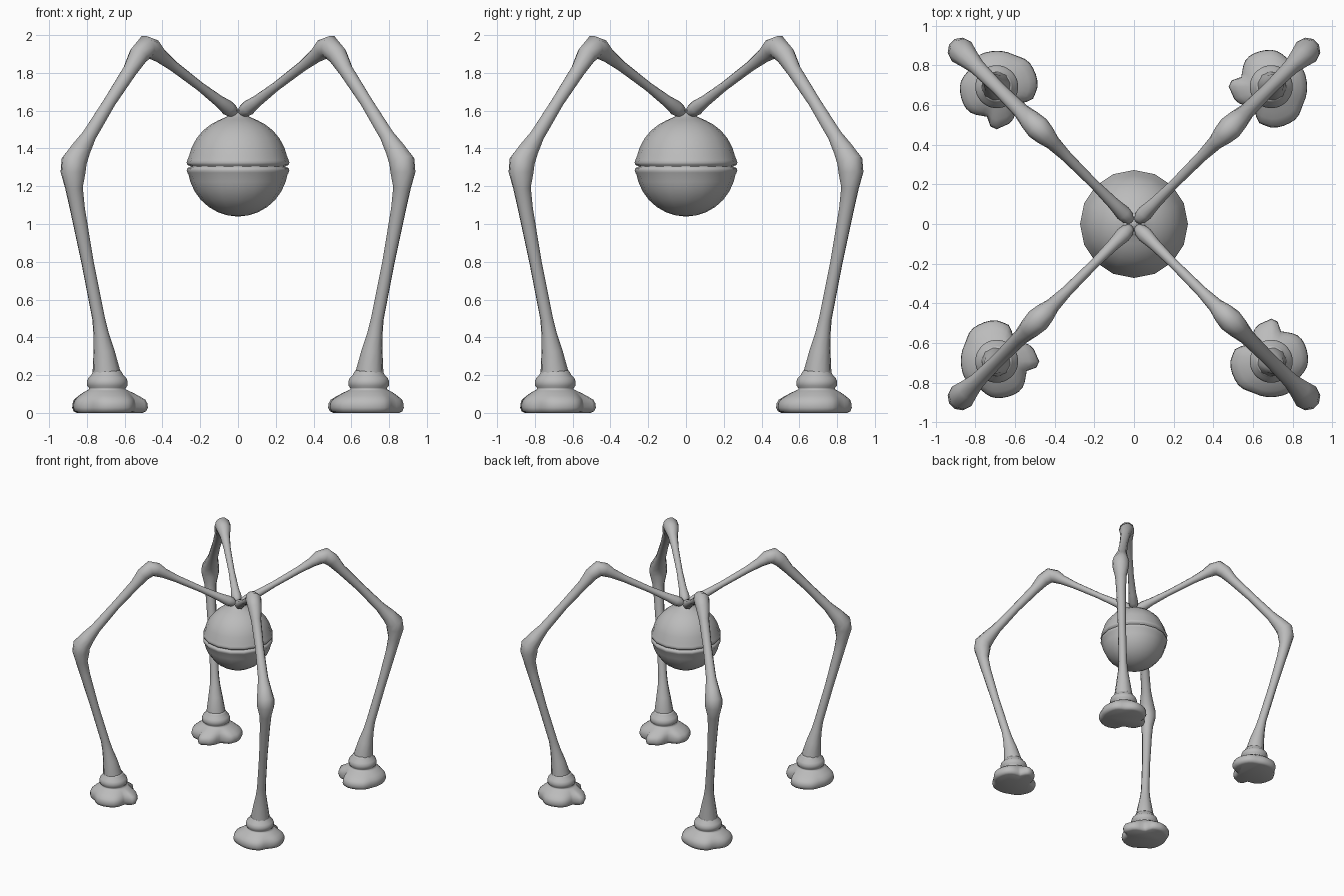
import bpy, bmesh, math
from mathutils import Vector

if "Cube" in bpy.data.objects:
    bpy.data.objects.remove(bpy.data.objects["Cube"])

grey = bpy.data.materials.new("plain grey")
grey.diffuse_color = (0.5, 0.5, 0.5, 1)
grey.use_nodes = True
grey.node_tree.nodes["Principled BSDF"].inputs["Base Color"].default_value = grey.diffuse_color


def skin(name, rings):
    """Skin a list of closed rings of points and cap both ends."""
    bm = bmesh.new()
    loops = [[bm.verts.new(p) for p in ring] for ring in rings]
    n = len(loops[0])
    for a, b in zip(loops, loops[1:]):
        for i in range(n):
            j = (i + 1) % n
            bm.faces.new((a[i], a[j], b[j], b[i]))
    bm.faces.new(loops[0][::-1])
    bm.faces.new(loops[-1])
    bmesh.ops.recalc_face_normals(bm, faces=bm.faces)
    mesh = bpy.data.meshes.new(name)
    bm.to_mesh(mesh)
    bm.free()
    mesh.materials.append(grey)
    mesh.shade_smooth()
    return mesh


def place(name, mesh, turn=0):
    ob = bpy.data.objects.new(name, mesh)
    ob.rotation_euler.z = turn
    bpy.context.collection.objects.link(ob)
    return ob


def circle(r, z, n):
    return [(r * math.cos(math.tau * i / n), r * math.sin(math.tau * i / n), z)
            for i in range(n)]


# Body: ball with a pinched seam between two lips, rising to a small neck
R, CZ = 0.265, 1.305
profile = [(R * math.sin(math.radians(a)), CZ - R * math.cos(math.radians(a)))
           for a in (2, 12, 24, 36, 48, 60, 72, 80)]
profile += [(0.268, 1.272), (0.272, 1.284), (0.268, 1.297), (0.252, 1.302),
            (0.252, 1.307), (0.268, 1.312), (0.272, 1.326), (0.268, 1.338)]
profile += [(R * math.cos(math.radians(a)), CZ + R * math.sin(math.radians(a)))
            for a in (12, 22, 34, 46, 58, 68)]
profile += [(0.07, 1.563), (0.045, 1.578), (0.025, 1.598), (0.01, 1.605)]
place("body", skin("body", [circle(r, z, 16) for r, z in profile]))

# Leg: path in the diagonal plane as (x = y, z, radius)
path = [(0.012, 1.585, 0.014), (0.03, 1.598, 0.034), (0.055, 1.615, 0.04),
        (0.10, 1.65, 0.031), (0.20, 1.727, 0.024), (0.34, 1.835, 0.028),
        (0.41, 1.89, 0.038), (0.45, 1.925, 0.054), (0.485, 1.938, 0.062),
        (0.525, 1.895, 0.054), (0.57, 1.815, 0.04), (0.68, 1.645, 0.034),
        (0.79, 1.465, 0.04), (0.835, 1.39, 0.055), (0.868, 1.33, 0.069),
        (0.873, 1.275, 0.067), (0.868, 1.19, 0.047), (0.85, 1.08, 0.04),
        (0.797, 0.80, 0.033), (0.738, 0.50, 0.034), (0.725, 0.42, 0.041),
        (0.710, 0.33, 0.056), (0.697, 0.22, 0.074), (0.695, 0.17, 0.076)]
centres = [Vector((d, d, z)) for d, z, r in path]
side = Vector((-1, 1, 0)).normalized()
rings = []
for i, c in enumerate(centres):
    along = (centres[min(i + 1, len(path) - 1)] - centres[max(i - 1, 0)]).normalized()
    up = along.cross(side)
    rings.append([c + path[i][2] * (side * math.cos(math.tau * k / 10) + up * math.sin(math.tau * k / 10))
                  for k in range(10)])
leg = skin("leg", rings)

# Foot: lobed outline as (angle, radius), blending into a round ankle cuff
outline = [(3, .176), (29, .178), (54, .158), (90, .181), (126, .185), (163, .155),
           (175, .212), (195, .193), (231, .138), (255, .190), (274, .202), (305, .20),
           (333, .178), (363, .176)]


def lobe(deg):
    deg = (deg - 3) % 360 + 3
    for (a, r), (b, s) in zip(outline, outline[1:]):
        if deg <= b:
            t = (deg - a) / (b - a)
            return r + (s - r) * t * t * (3 - 2 * t)


# (height, scale, how lobed the ring is)
layers = [(0.0, 0.165, 1), (0.008, 0.182, 1), (0.028, 0.19, 1), (0.05, 0.188, 1),
          (0.07, 0.18, .9), (0.09, 0.155, .6), (0.108, 0.128, .3), (0.118, 0.11, 0),
          (0.125, 0.097, 0), (0.133, 0.098, 0), (0.143, 0.107, 0), (0.165, 0.108, 0),
          (0.185, 0.101, 0), (0.2, 0.085, 0), (0.215, 0.078, 0), (0.225, 0.07, 0)]
rings = []
for z, r, k in layers:
    ring = []
    for i in range(40):
        a = i * 9
        rad = r * (1 - k + k * lobe(a) / 0.185)
        ring.append((0.692 + rad * math.cos(math.radians(a)),
                     0.692 + rad * math.sin(math.radians(a)), z))
    rings.append(ring)
foot = skin("foot", rings)

# Four legs and feet turned around the body
for i, corner in enumerate(("back_right", "back_left", "front_left", "front_right")):
    place("leg_" + corner, leg, i * math.pi / 2)
    place("foot_" + corner, foot, i * math.pi / 2)
